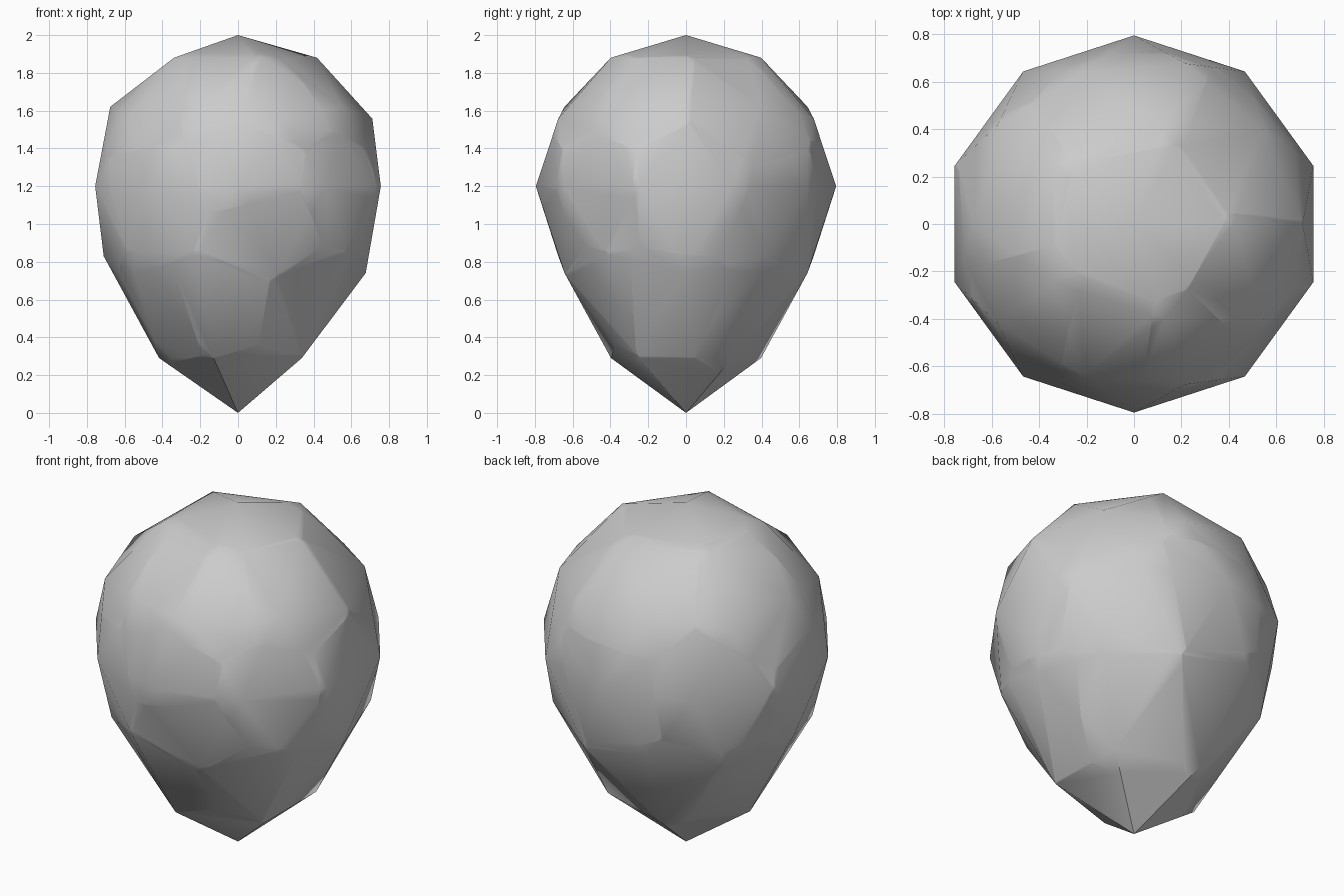
import bpy, bmesh, math
from mathutils import Vector

if "Cube" in bpy.data.objects:
    bpy.data.objects.remove(bpy.data.objects["Cube"])

# One plain grey stone colour
grey = bpy.data.materials.new("stone grey")
grey.diffuse_color = (0.6, 0.6, 0.6, 1)
grey.use_nodes = True
grey.node_tree.nodes["Principled BSDF"].inputs["Base Color"].default_value = grey.diffuse_color

# Lower half of the ball is drawn out to a point: (depth, height) pairs
LOWER = [(0, 1.2), (0.447, 0.83), (0.526, 0.74), (0.851, 0.29), (1.0, 0.0)]


def height(z):
    if z >= 0:
        return 1.2 + 0.8 * z
    d = min(-z, 1.0)
    for (d0, h0), (d1, h1) in zip(LOWER, LOWER[1:]):
        if d <= d1 + 1e-6:
            return h0 + (h1 - h0) * (d - d0) / (d1 - d0)
    return 0.0


# Whole low-poly teardrop body
body = bmesh.new()
bmesh.ops.create_icosphere(body, subdivisions=2, radius=1.0)
for v in body.verts:
    v.co = Vector((v.co.x * 0.795, v.co.y * 0.795, height(v.co.z)))

# Centres of the cracked pieces: (angle in degrees, radius, height)
SEEDS = [
    (0, 0.05, 1.85), (225, 0.50, 1.60), (258, 0.50, 1.68), (290, 0.50, 1.62),
    (335, 0.50, 1.65), (30, 0.50, 1.60), (95, 0.48, 1.65), (165, 0.50, 1.60),
    (232, 0.55, 1.15), (275, 0.55, 1.28), (282, 0.52, 1.00), (318, 0.55, 1.20),
    (0, 0.55, 1.20), (45, 0.52, 1.05), (90, 0.52, 1.15), (135, 0.52, 1.20),
    (185, 0.55, 1.05), (262, 0.40, 0.65), (310, 0.42, 0.65), (350, 0.40, 0.60),
    (45, 0.40, 0.52), (110, 0.42, 0.68), (165, 0.42, 0.60), (215, 0.42, 0.62),
    (300, 0.10, 0.20),
]
points = [Vector((r * math.cos(math.radians(a)), r * math.sin(math.radians(a)), z))
          for a, r, z in SEEDS]

# Crack the body: each piece keeps what lies nearest to its own centre
for i, p in enumerate(points):
    bm = body.copy()
    for j, q in enumerate(points):
        if i == j:
            continue
        cut = bmesh.ops.bisect_plane(
            bm, geom=bm.verts[:] + bm.edges[:] + bm.faces[:], dist=1e-6,
            plane_co=(p + q) / 2, plane_no=(q - p).normalized(), clear_outer=True)
        rim = [e for e in bm.edges if e.is_boundary]
        if rim:
            bmesh.ops.holes_fill(bm, edges=rim, sides=0)
    if bm.faces:
        bmesh.ops.recalc_face_normals(bm, faces=bm.faces[:])
        mesh = bpy.data.meshes.new("body_piece")
        bm.to_mesh(mesh)
        mesh.materials.append(grey)
        mesh.shade_smooth()
        mesh.set_sharp_from_angle(angle=math.radians(40))
        bpy.context.collection.objects.link(bpy.data.objects.new("body_piece", mesh))
    bm.free()
body.free()
